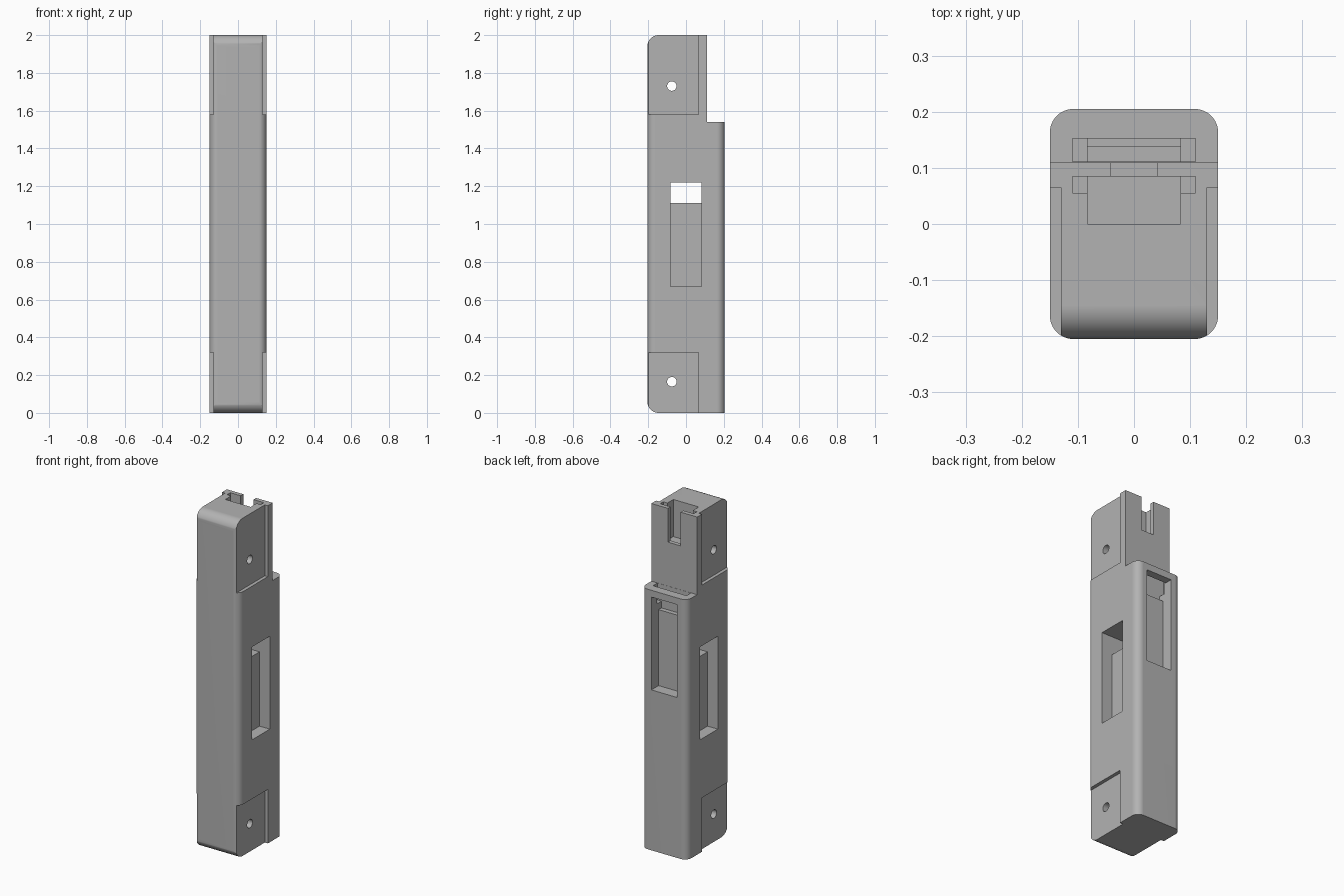
import bpy, bmesh, math

cube = bpy.data.objects.get("Cube")
if cube:
    bpy.data.objects.remove(cube, do_unlink=True)

grey = bpy.data.materials.new("plain grey")
grey.use_nodes = True
colour = (0.45, 0.45, 0.45, 1)
grey.diffuse_color = colour
grey.node_tree.nodes["Principled BSDF"].inputs["Base Color"].default_value = colour


def outline(corners, steps=12):
    """Round the corners (a, b, radius) of a right-angled outline."""
    points = []
    for i, (a, b, r) in enumerate(corners):
        if r == 0:
            points.append((a, b))
            continue
        pa, pb, _ = corners[i - 1]
        na, nb, _ = corners[(i + 1) % len(corners)]
        din = (math.copysign(1, pa - a) if pa != a else 0, math.copysign(1, pb - b) if pb != b else 0)
        dout = (math.copysign(1, na - a) if na != a else 0, math.copysign(1, nb - b) if nb != b else 0)
        for k in range(steps + 1):
            t = k / steps * math.pi / 2
            u, v = r * (1 - math.sin(t)), r * (1 - math.cos(t))
            points.append((a + din[0] * u + dout[0] * v, b + din[1] * u + dout[1] * v))
    return points


def prism(name, points, axis, low, high):
    """Extrude an outline along x or z."""
    bm = bmesh.new()

    def place(p, d):
        return (d, p[0], p[1]) if axis == "x" else (p[0], p[1], d)

    base = bm.faces.new([bm.verts.new(place(p, low)) for p in points])
    new = bmesh.ops.extrude_face_region(bm, geom=[base])["geom"]
    shift = place((0, 0), high - low)
    bmesh.ops.translate(bm, vec=shift, verts=[g for g in new if isinstance(g, bmesh.types.BMVert)])
    bmesh.ops.recalc_face_normals(bm, faces=bm.faces)
    mesh = bpy.data.meshes.new(name)
    bm.to_mesh(mesh)
    bm.free()
    mesh.materials.append(grey)
    obj = bpy.data.objects.new(name, mesh)
    bpy.context.collection.objects.link(obj)
    return obj


def combine(target, cutter, operation="DIFFERENCE"):
    mod = target.modifiers.new("cut", "BOOLEAN")
    mod.operation = operation
    mod.solver = "EXACT"
    mod.object = cutter
    bpy.context.view_layer.objects.active = target
    bpy.ops.object.modifier_apply(modifier=mod.name)
    bpy.data.objects.remove(cutter, do_unlink=True)


def cut_box(x0, x1, y0, y1, z0, z1):
    combine(body, prism("box_cutter", [(x0, y0), (x1, y0), (x1, y1), (x0, y1)], "z", z0, z1))


# Body: rounded plan crossed with the stepped side profile
W, D, R = 0.15, 0.205, 0.042
body = prism("handle_body", outline([(-W, -D, R), (W, -D, R), (W, D, R), (-W, D, R)]), "z", 0, 2)
side = outline([(-D, 0, 0.06), (0.3, 0, 0), (0.3, 1.54, 0), (0.11, 1.54, 0), (0.11, 2, 0), (-D, 2, 0.06)])
combine(body, prism("side_profile", side, "x", -0.3, 0.3), "INTERSECT")

# Mounting recesses at both ends, and shallow side pockets
for s in (-1, 1):
    inner, outer = sorted((s * 0.13, s * 0.3))
    cut_box(inner, outer, -0.3, 0.065, 1.58, 2.1)
    cut_box(inner, outer, -0.3, 0.065, -0.1, 0.32)
    inner, outer = sorted((s * 0.083, s * 0.3))
    cut_box(inner, outer, -0.083, 0.083, 0.67, 1.22)

# Opening through the body at the top of the side pockets
cut_box(-0.2, 0.2, -0.083, 0.083, 1.11, 1.22)

# Cross holes for fixing bolts
for z in (0.165, 1.73):
    ring = [(-0.075 + 0.025 * math.cos(i * math.pi / 16), z + 0.025 * math.sin(i * math.pi / 16)) for i in range(32)]
    combine(body, prism("hole_cutter", ring, "x", -0.3, 0.3))

# Rear window with a deeper space above its panel, and the sliding groove
cut_box(-0.083, 0.083, 0.138, 0.3, 0.95, 1.5)
cut_box(-0.083, 0.083, 0.111, 0.16, 1.4, 1.52)
cut_box(-0.11, 0.11, 0.111, 0.152, 1.44, 1.6)

# T-shaped socket in the top with its rear notch
cut_box(-0.083, 0.083, 0, 0.085, 1.78, 2.1)
cut_box(-0.11, 0.11, 0.055, 0.085, 1.86, 2.1)
cut_box(-0.042, 0.042, 0.06, 0.2, 1.8, 2.1)

# Smooth rounded edges, crisp flat faces
bpy.ops.object.select_all(action="DESELECT")
body.select_set(True)
bpy.context.view_layer.objects.active = body
bpy.ops.object.shade_smooth_by_angle(angle=math.radians(25))
weighted = body.modifiers.new("even_shading", "WEIGHTED_NORMAL")
weighted.keep_sharp = True
